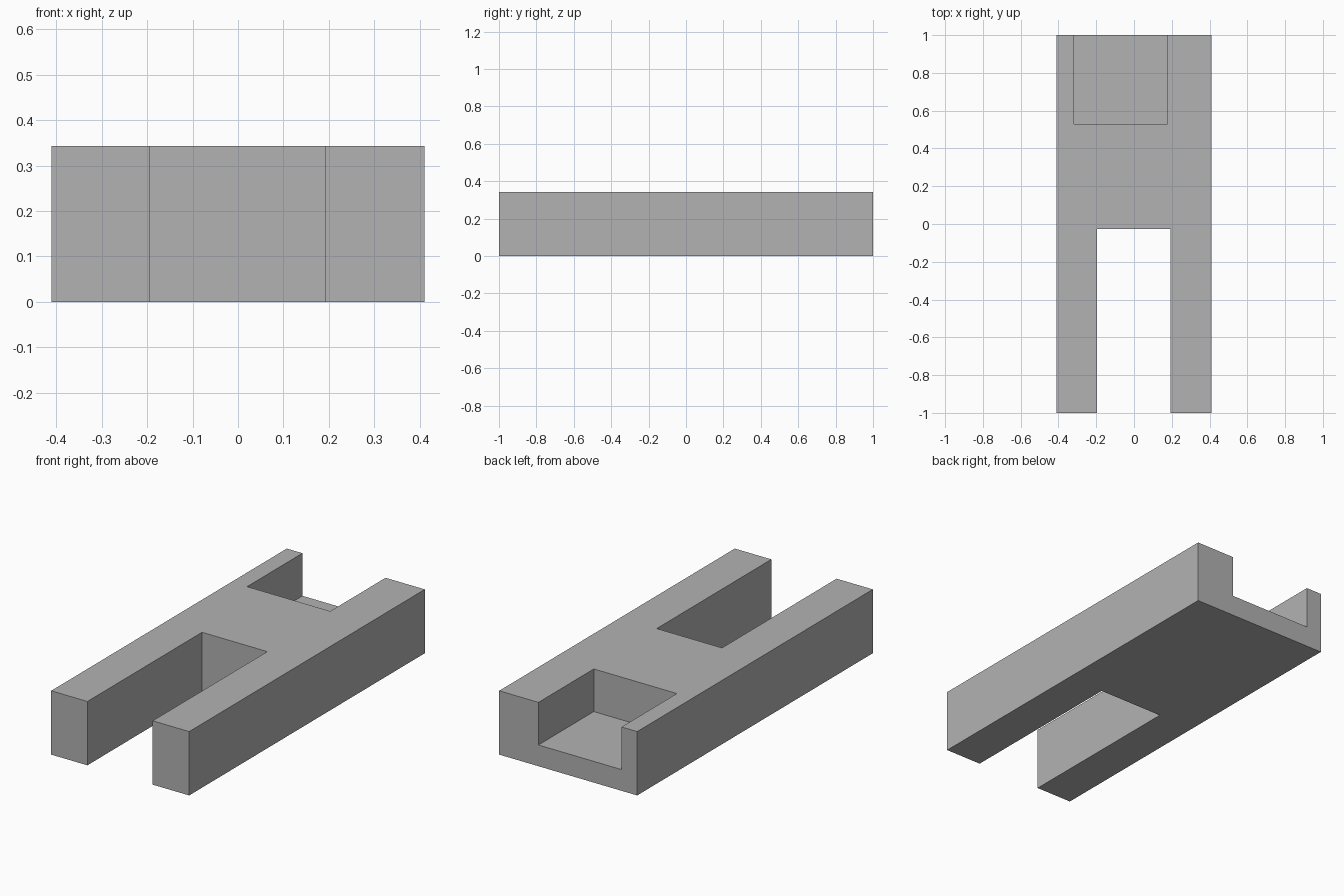
import bpy

cube = bpy.data.objects.get("Cube")
if cube:
    bpy.data.objects.remove(cube, do_unlink=True)

WIDTH, LENGTH, HEIGHT = 0.82, 2.0, 0.343
MARGIN = 0.1  # how far cutters reach past the body


def box(name, low, high):
    """Box between two opposite corners."""
    centre = [(a + b) / 2 for a, b in zip(low, high)]
    bpy.ops.mesh.primitive_cube_add(size=1, location=centre)
    obj = bpy.context.object
    obj.name = name
    obj.scale = [b - a for a, b in zip(low, high)]
    bpy.ops.object.transform_apply(location=True, rotation=False, scale=True)
    return obj


# Main block
body = box("slotted_block", (-WIDTH / 2, -LENGTH / 2, 0), (WIDTH / 2, LENGTH / 2, HEIGHT))

# Through slot between the two front legs, and open pocket at the back
cutters = [
    box("front_slot_cutter", (-0.195, -LENGTH / 2 - MARGIN, -MARGIN),
        (0.193, -0.027, HEIGHT + MARGIN)),
    box("back_pocket_cutter", (-0.317, 0.53, 0.114),
        (0.177, LENGTH / 2 + MARGIN, HEIGHT + MARGIN)),
]

bpy.context.view_layer.objects.active = body
for cutter in cutters:
    cutter.hide_render = True
    cut = body.modifiers.new(cutter.name, "BOOLEAN")
    cut.operation = "DIFFERENCE"
    cut.solver = "EXACT"
    cut.object = cutter
    bpy.ops.object.modifier_apply(modifier=cut.name)
    bpy.data.objects.remove(cutter, do_unlink=True)

# Plain grey finish
grey = bpy.data.materials.new("plain_grey")
grey.use_nodes = True
colour = (0.448, 0.448, 0.448, 1)
grey.diffuse_color = colour
grey.node_tree.nodes["Principled BSDF"].inputs["Base Color"].default_value = colour
body.data.materials.clear()
body.data.materials.append(grey)
